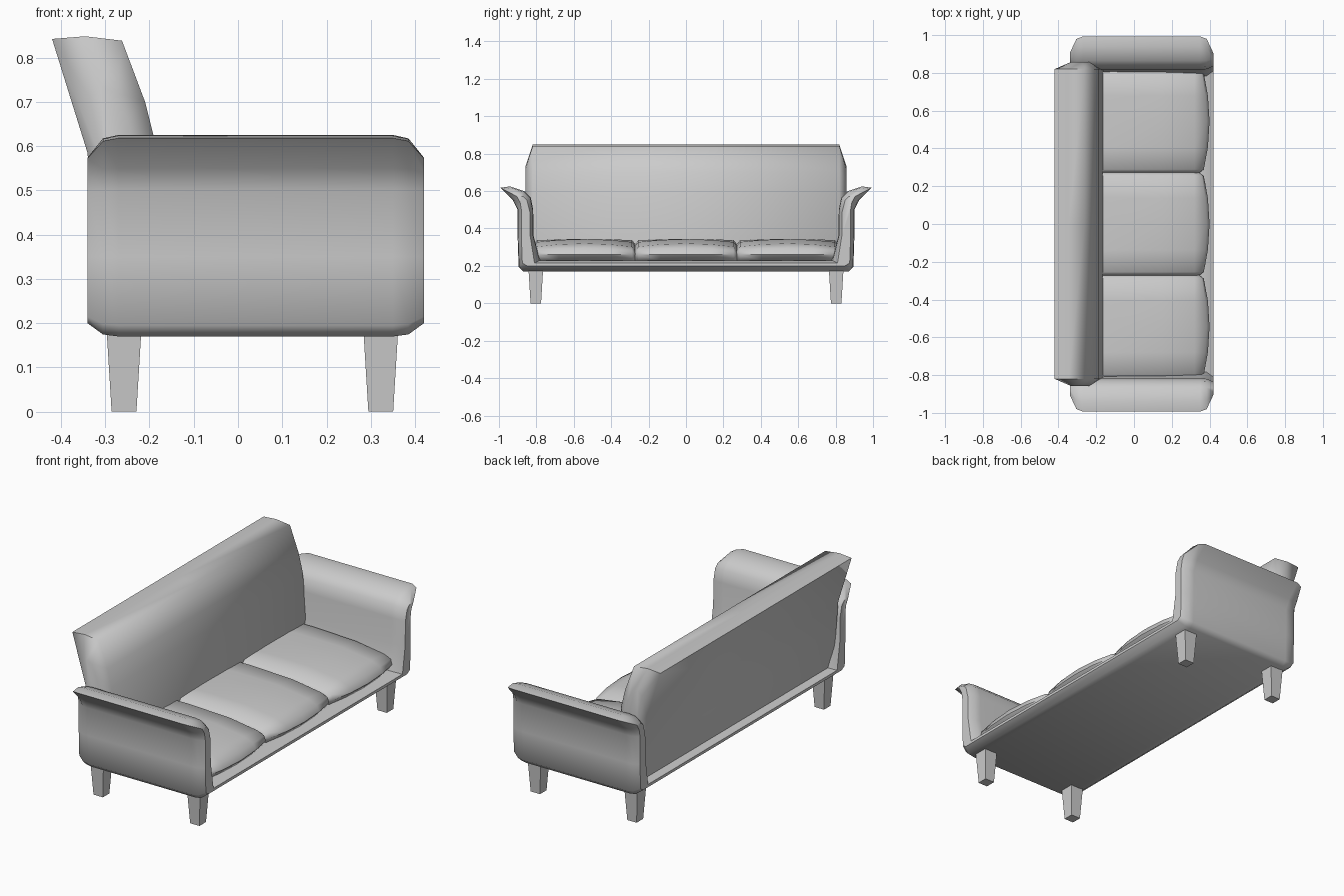
import bpy, bmesh, math

if "Cube" in bpy.data.objects:
    bpy.data.objects.remove(bpy.data.objects["Cube"])


def loft(name, rings, angle=50):
    """Skin a list of equal-length closed rings and cap both ends."""
    bm = bmesh.new()
    loops = [[bm.verts.new(p) for p in r] for r in rings]
    n = len(loops[0])
    for a, b in zip(loops, loops[1:]):
        for i in range(n):
            j = (i + 1) % n
            bm.faces.new((a[i], a[j], b[j], b[i]))
    bm.faces.new(loops[0][::-1])
    bm.faces.new(loops[-1])
    bmesh.ops.recalc_face_normals(bm, faces=bm.faces[:])
    me = bpy.data.meshes.new(name)
    bm.to_mesh(me)
    bm.free()
    ob = bpy.data.objects.new(name, me)
    bpy.context.collection.objects.link(ob)
    if angle:
        me.shade_smooth()
        me.set_sharp_from_angle(angle=math.radians(angle))
    return ob


def mirrored(half):
    return half + [(-y, z) for y, z in reversed(half)]


# Frame: base and flared arms as one U-shaped section lofted front to back
full = mirrored([(0.87, 0.17), (0.895, 0.195), (0.9, 0.35), (0.9, 0.5), (0.925, 0.55),
                 (0.993, 0.618), (0.94, 0.625), (0.865, 0.6), (0.83, 0.565),
                 (0.817, 0.5), (0.815, 0.36), (0.78, 0.23)])
end = mirrored([(0.85, 0.2), (0.875, 0.215), (0.88, 0.35), (0.88, 0.5), (0.887, 0.54),
                (0.905, 0.572), (0.89, 0.574), (0.87, 0.57), (0.85, 0.55),
                (0.835, 0.49), (0.833, 0.36), (0.81, 0.215)])
mid = [(y + (e[0] - y) * 0.15, z + (e[1] - z) * 0.15) for (y, z), e in zip(full, end)]
stations = [(-0.34, end), (-0.305, mid), (-0.27, full), (0.35, full), (0.385, mid), (0.42, end)]
loft("frame_with_arms", [[(x, y, z) for y, z in prof] for x, prof in stations])

# Backrest: leaning padded slab lofted along its width
back = [(-0.30, 0.21), (-0.325, 0.4), (-0.34, 0.585), (-0.42, 0.842), (-0.345, 0.848),
        (-0.262, 0.838), (-0.21, 0.70), (-0.185, 0.60), (-0.165, 0.36), (-0.165, 0.21)]
side = [(-0.28, 0.22), (-0.29, 0.4), (-0.305, 0.56), (-0.335, 0.71), (-0.31, 0.735),
        (-0.275, 0.72), (-0.25, 0.66), (-0.235, 0.58), (-0.22, 0.36), (-0.22, 0.22)]
loft("backrest", [[(x, y, z) for x, z in p] for y, p in
                  ((-0.857, side), (-0.82, back), (0, back), (0.82, back), (0.857, side))], 65)

# Seat cushions: puffed section that bulges at the middle
for k in (-1, 0, 1):
    rings = []
    for t in (-1, -0.93, -0.5, 0, 0.5, 0.93, 1):
        b = 1 - t * t                      # bulge amount
        e = 0.02 if abs(t) == 1 else 0     # rounded side edge
        prof = [(-0.25, 0.215), (-0.25, 0.335 - e), (-0.1, 0.336 + 0.009 * b - e),
                (0.15, 0.325 + 0.018 * b - e), (0.32, 0.30 + 0.02 * b - e),
                (0.355 + 0.03 * b - e, 0.285 + 0.01 * b - e),
                (0.365 + 0.035 * b - e, 0.26), (0.34 + 0.03 * b - e, 0.228), (0.3, 0.215)]
        rings.append([(x, k * 0.543 + t * 0.273, z) for x, z in prof])
    loft(f"seat_cushion_{k + 2}", rings, 60)

# Tapered square legs
def square(cx, cy, r, z):
    return [(cx + sx * r, cy + sy * r, z) for sx, sy in ((-1, -1), (1, -1), (1, 1), (-1, 1))]

for xn, cx in (("back", -0.2575), ("front", 0.3225)):
    for yn, cy in (("left", -0.803), ("right", 0.803)):
        loft(f"{xn}_{yn}_leg", [square(cx, cy, 0.028, 0), square(cx, cy, 0.039, 0.18)], 0)
